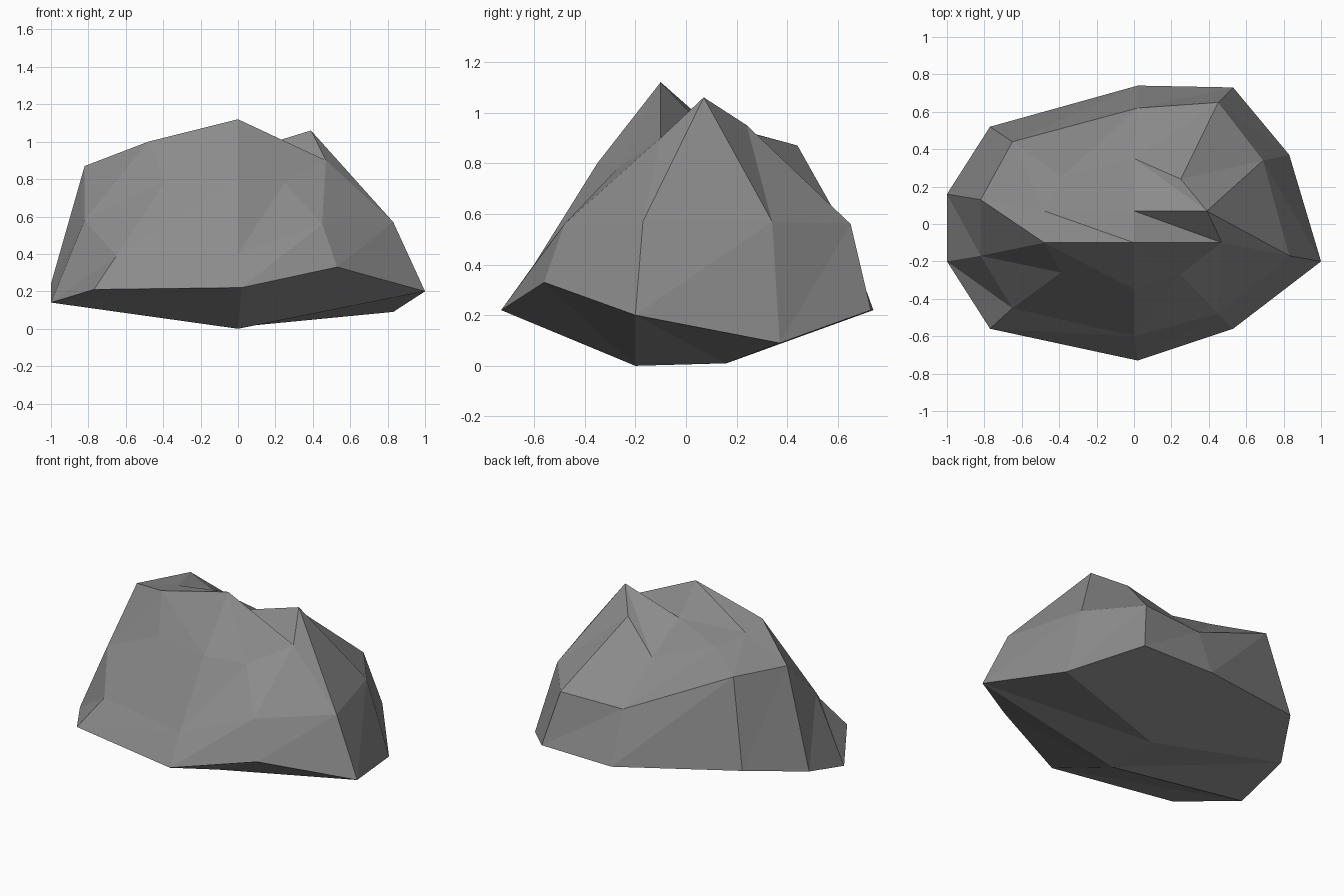
import bpy
import bmesh

# Remove the default cube only
default_cube = bpy.data.objects.get("Cube")
if default_cube:
    bpy.data.objects.remove(default_cube, do_unlink=True)


def make_material(name, colour):
    material = bpy.data.materials.new(name)
    material.use_nodes = True
    material.diffuse_color = colour
    shader = next(n for n in material.node_tree.nodes if n.type == "BSDF_PRINCIPLED")
    shader.inputs["Base Color"].default_value = colour
    shader.inputs["Roughness"].default_value = 0.9
    return material


# Irregular outlines of the boulder, counter-clockwise from the right
BASE_RING = [(1, -.2, .2), (.83, .37, .09), (.53, .73, .22), (.02, .74, .22),
             (-.77, .52, .32), (-1, .16, .24), (-1, -.2, .14),
             (-.77, -.56, .21), (.02, -.73, .22), (.53, -.56, .33)]
WAIST_RING = [(.83, -.17, .57), (.69, .34, .57), (.45, .65, .56), (.02, .62, .55),
              (-.65, .44, .87), (-.82, .13, .87), (-.82, -.17, .58),
              (-.65, -.45, .39), (0, -.6, .4), (.45, -.48, .56)]
CROWN_RING = [(.47, -.1, .9), (.39, .07, 1.06), (.25, .24, .95), (0, .35, .79),
              (-.39, .25, .92), (-.48, .07, .97), (-.48, -.1, 1),
              (-.39, -.26, .79), (0, -.35, .8), (.25, -.27, .78)]
# Front and back centre points that close the underside and the summit
UNDERSIDE = [(0, -.2, 0), (0, .16, .01)]
SUMMIT = [(0, -.1, 1.12), (0, .07, .94)]


def add_facets(bm, a, b, c, d):
    """Split a four-cornered patch into two flat facets along a-c."""
    bm.faces.new((a, b, c))
    bm.faces.new((a, c, d))


def bridge(bm, lower, upper):
    """Join two rings with a band of facets."""
    count = len(lower)
    for i in range(count):
        j = (i + 1) % count
        add_facets(bm, lower[i], lower[j], upper[j], upper[i])


def close_ring(bm, ring, centre):
    """Fill a ring with six patches around a front and a back centre point."""
    front, back = centre
    r = ring
    for patch in ((r[0], r[1], back, front), (r[1], r[2], r[3], back),
                  (back, r[3], r[4], r[5]), (r[5], r[6], front, back),
                  (r[6], r[7], r[8], front), (front, r[8], r[9], r[0])):
        add_facets(bm, *patch)


# Boulder body: two bands of facets, closed above and below
bm = bmesh.new()
base, waist, crown, underside, summit = (
    [bm.verts.new(point) for point in points]
    for points in (BASE_RING, WAIST_RING, CROWN_RING, UNDERSIDE, SUMMIT))
bridge(bm, base, waist)
bridge(bm, waist, crown)
close_ring(bm, crown, summit)
close_ring(bm, base, underside)
bmesh.ops.recalc_face_normals(bm, faces=bm.faces[:])

mesh = bpy.data.meshes.new("boulder")
bm.to_mesh(mesh)
bm.free()
mesh.materials.append(make_material("stone grey", (.26, .26, .26, 1)))
boulder = bpy.data.objects.new("boulder", mesh)
bpy.context.collection.objects.link(boulder)
